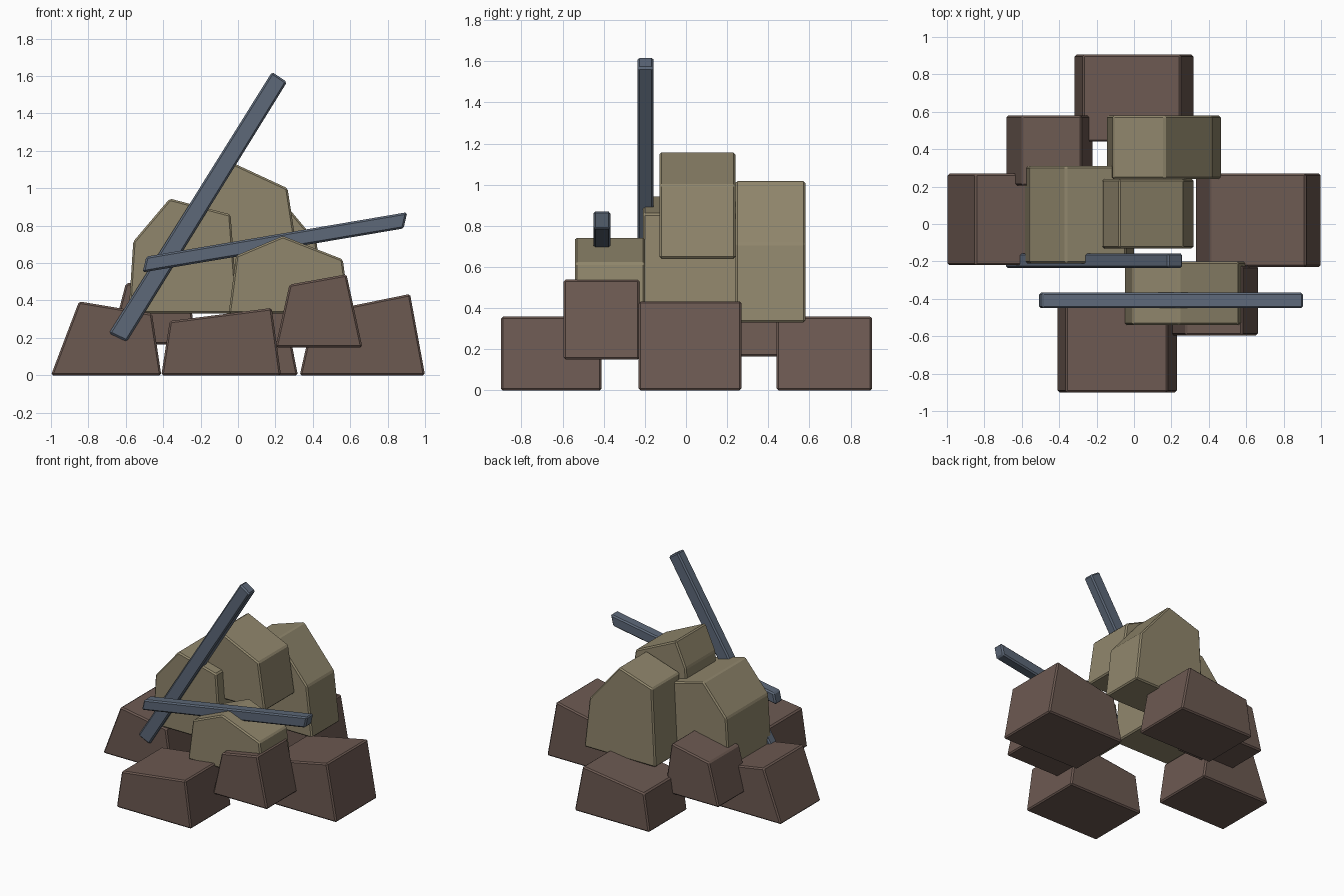
import bpy
import bmesh

cube = bpy.data.objects.get("Cube")
if cube:
    bpy.data.objects.remove(cube, do_unlink=True)


def make_material(name, colour):
    mat = bpy.data.materials.new(name)
    mat.use_nodes = True
    mat.diffuse_color = (*colour, 1)
    mat.node_tree.nodes["Principled BSDF"].inputs["Base Color"].default_value = (*colour, 1)
    return mat


brown = make_material("brown stone", (0.15, 0.10, 0.083))
tan = make_material("tan stone", (0.28, 0.24, 0.15))
steel = make_material("blue grey metal", (0.11, 0.14, 0.19))


def block(name, mat, y_front, y_back, profile, bevel=0.01):
    """Extrude an x-z profile along y and chamfer its edges."""
    bm = bmesh.new()
    face = bm.faces.new([bm.verts.new((x, y_front, z)) for x, z in profile])
    extruded = bmesh.ops.extrude_face_region(bm, geom=[face])["geom"]
    verts = [v for v in extruded if isinstance(v, bmesh.types.BMVert)]
    bmesh.ops.translate(bm, vec=(0, y_back - y_front, 0), verts=verts)
    bmesh.ops.recalc_face_normals(bm, faces=bm.faces)
    mesh = bpy.data.meshes.new(name)
    bm.to_mesh(mesh)
    bm.free()
    mesh.materials.append(mat)
    obj = bpy.data.objects.new(name, mesh)
    bpy.context.collection.objects.link(obj)
    mod = obj.modifiers.new("chamfer", "BEVEL")
    mod.width = bevel
    mod.segments = 1
    mod.limit_method = "ANGLE"
    mod.angle_limit = 0.2


# Brown base rocks
block("right_base_rock", brown, -0.22, 0.27,
      [(-1, 0), (-0.41, 0), (-0.46, 0.33), (-0.85, 0.395)])
block("front_base_rock", brown, -0.9, -0.41,
      [(-0.41, 0), (0.23, 0), (0.18, 0.36), (-0.365, 0.29)])
block("left_base_rock", brown, -0.23, 0.27,
      [(0.33, 0), (1, 0), (0.92, 0.435), (0.405, 0.33)])
block("back_base_rock", brown, 0.44, 0.905,
      [(-0.32, 0), (0.32, 0), (0.25, 0.36), (-0.275, 0.29)])

# Brown rocks resting between the base rocks
block("front_left_rock", brown, -0.595, -0.225,
      [(0.2, 0.15), (0.665, 0.15), (0.58, 0.54), (0.275, 0.485)])
block("back_right_rock", brown, 0.205, 0.58,
      [(-0.685, 0.165), (-0.22, 0.165), (-0.28, 0.555), (-0.6, 0.49)])

# Tan upper rocks
block("right_upper_rock", tan, -0.21, 0.31,
      [(-0.585, 0.33), (0, 0.33), (-0.04, 0.86), (-0.365, 0.945), (-0.56, 0.715)])
block("front_upper_rock", tan, -0.54, -0.2,
      [(-0.05, 0.33), (0.6, 0.33), (0.56, 0.62), (0.24, 0.745), (-0.01, 0.64)])
block("top_rock", tan, -0.13, 0.24,
      [(-0.185, 0.64), (0.32, 0.64), (0.265, 1.0), (-0.08, 1.16), (-0.165, 0.97)])
block("back_upper_rock", tan, 0.24, 0.58,
      [(-0.145, 0.33), (0.465, 0.33), (0.42, 0.715), (0.165, 1.02), (-0.115, 0.93)])

# Metal bars lying across the pile
block("steep_bar", steel, -0.235, -0.157,
      [(-0.69, 0.225), (-0.595, 0.18), (0.262, 1.568), (0.182, 1.622)])
block("shallow_bar", steel, -0.45, -0.367,
      [(-0.51, 0.55), (0.885, 0.785), (0.905, 0.872), (-0.49, 0.635)])
